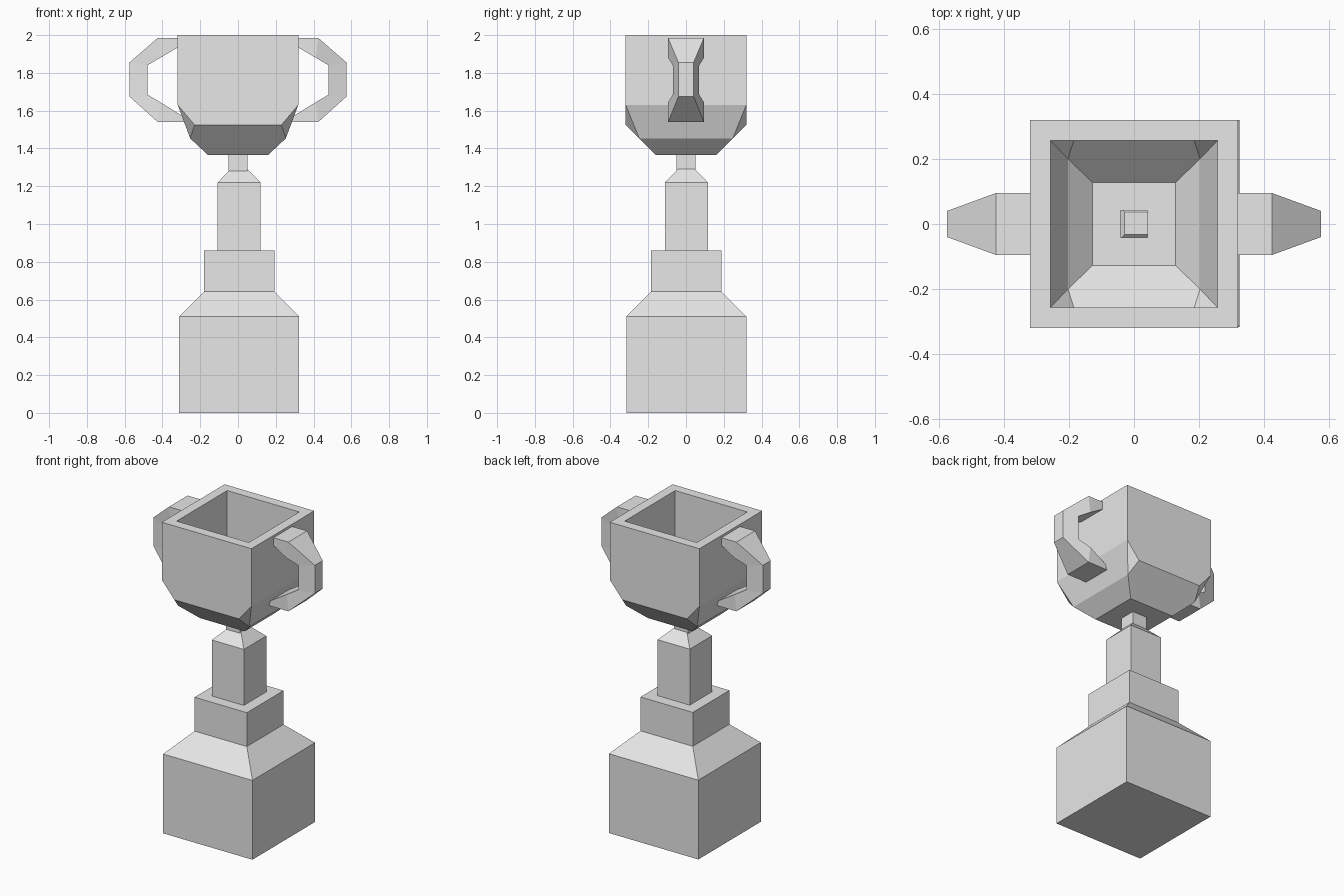
import bpy, bmesh

if "Cube" in bpy.data.objects:
    bpy.data.objects.remove(bpy.data.objects["Cube"])

grey = bpy.data.materials.new("plain grey")
grey.diffuse_color = (0.8, 0.8, 0.8, 1)
grey.use_nodes = True
grey.node_tree.nodes["Principled BSDF"].inputs["Base Color"].default_value = grey.diffuse_color


def finish(name, bm, helper=False):
    bmesh.ops.recalc_face_normals(bm, faces=bm.faces)
    mesh = bpy.data.meshes.new(name)
    bm.to_mesh(mesh)
    bm.free()
    mesh.materials.append(grey)
    obj = bpy.data.objects.new(name, mesh)
    bpy.context.collection.objects.link(obj)
    if helper:
        obj.hide_render = True
        obj.hide_viewport = True
        obj.display_type = 'WIRE'
    return obj


def loft(name, rings, caps=True, helper=False):
    """Join rings of four points into a closed tube."""
    bm = bmesh.new()
    rows = [[bm.verts.new(p) for p in ring] for ring in rings]
    for a, b in zip(rows, rows[1:]):
        for i in range(4):
            j = (i + 1) % 4
            bm.faces.new((a[i], a[j], b[j], b[i]))
    if caps:
        bm.faces.new(rows[0])
        bm.faces.new(rows[-1])
    return finish(name, bm, helper)


def square(half, z, cx=0.0, cy=0.0):
    return [(cx + sx * half, cy + sy * half, z)
            for sx, sy in ((-1, -1), (1, -1), (1, 1), (-1, 1))]


def hull(name, quarter, helper=False):
    """Convex solid from one corner's points, mirrored in x and y."""
    bm = bmesh.new()
    for x, y, z in quarter:
        for sx in (-1, 1):
            for sy in (-1, 1):
                bm.verts.new((sx * x, sy * y, z))
    bmesh.ops.convex_hull(bm, input=bm.verts)
    bmesh.ops.dissolve_limit(bm, angle_limit=0.03, verts=bm.verts, edges=bm.edges)
    return finish(name, bm, helper)


def cut(obj, cutter):
    mod = obj.modifiers.new("cut", 'BOOLEAN')
    mod.operation = 'DIFFERENCE'
    mod.solver = 'EXACT'
    mod.object = cutter


# Pedestal tiers, set a hair off centre
CX, CY = 0.006, 0.002
for name, profile in (
    ("base_block", [(0.318, 0.0), (0.318, 0.51), (0.186, 0.642)]),
    ("middle_tier", [(0.186, 0.642), (0.186, 0.86)]),
    ("column", [(0.114, 0.86), (0.114, 1.22), (0.035, 1.30)]),
):
    loft(name, [square(h, z, CX, CY) for h, z in profile])

# Cup: faceted bowl, hollowed by a smaller matching shape
cup = hull("cup", [(0.319, 0.319, 2.0), (0.319, 0.319, 1.63), (0.23, 0.319, 1.525),
                   (0.253, 0.247, 1.453), (0.159, 0.159, 1.365)])
hollow = hull("cup_hollow_cutter",
              [(0.257, 0.257, 2.1), (0.257, 0.257, 1.645), (0.185, 0.257, 1.558),
               (0.203, 0.200, 1.501), (0.128, 0.128, 1.429)], helper=True)
bore = loft("bore_cutter", [square(0.041, 1.2), square(0.041, 1.6)], helper=True)
cut(cup, hollow)
cut(cup, bore)

# Stem: open square tube under the cup
stem = loft("stem", [square(0.051, 1.28), square(0.051, 1.365)])
cut(stem, bore)

# Handles: sections given as (outer x, z, half width), (inner x, z, half width)
sections = [
    ((0.305, 1.985, 0.095), (0.305, 1.943, 0.095)),
    ((0.425, 1.985, 0.095), (0.412, 1.880, 0.095)),
    ((0.575, 1.855, 0.040), (0.480, 1.840, 0.070)),
    ((0.575, 1.675, 0.040), (0.480, 1.685, 0.070)),
    ((0.425, 1.540, 0.095), (0.412, 1.645, 0.095)),
    ((0.270, 1.540, 0.095), (0.275, 1.560, 0.095)),
]
for side, name in ((1, "right_handle"), (-1, "left_handle")):
    loft(name, [[(side * ox, -ow, oz), (side * ox, ow, oz),
                 (side * ix, iw, iz), (side * ix, -iw, iz)]
                for (ox, oz, ow), (ix, iz, iw) in sections])
